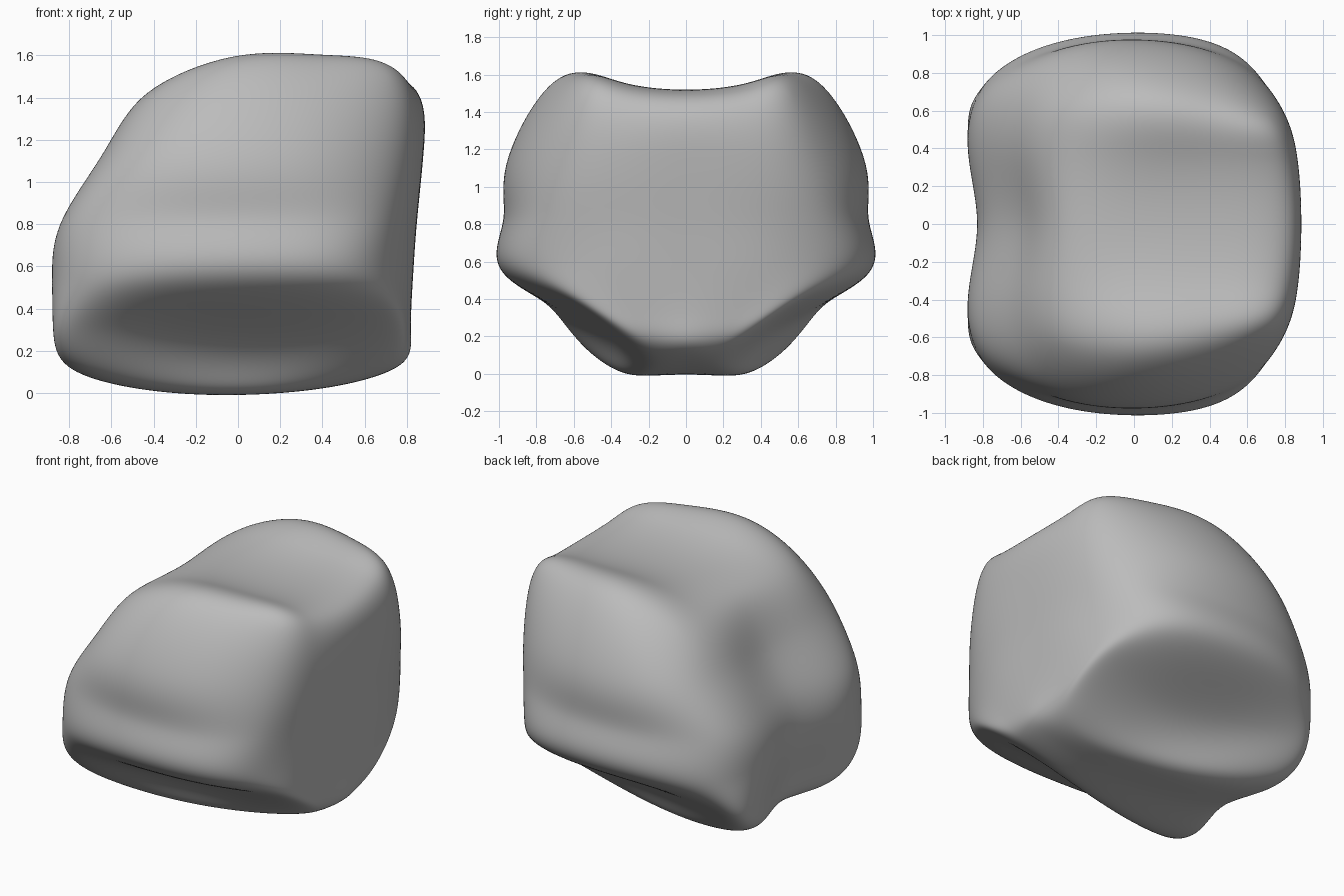
import bpy
import bmesh
from mathutils import Vector

# Remove the default cube
default = bpy.data.objects.get("Cube")
if default:
    bpy.data.objects.remove(default, do_unlink=True)

# Lattice of surface points: NX columns along x, NZ rows upward,
# five slices across y of which three are given and two mirrored
NX, NZ = 4, 6

# Centre slice (x, z), rows from the base to the top
centre = [
    [(-.7, .11), (-.3, .01), (.3, .01), (.75, .12)],
    [(-.78, .3), (.82, .3)],
    [(-.83, .57), (.83, .57)],
    [(-.77, .84), (.85, .83)],
    [(-.6, 1.11), (.88, 1.15)],
    [(-.42, 1.41), (-.06, 1.51), (.42, 1.52), (.82, 1.46)],
]

# Slice halfway to the side (x, y, z)
halfway = [
    [(-.76, .32, .1), (-.3, .24, 0), (.3, .16, .01), (.72, .16, .12)],
    [(-.86, .4, .28), (.8, .3, .31)],
    [(-.88, .4, .56), (.81, .4, .57)],
    [(-.83, .4, .82), (.83, .38, .83)],
    [(-.64, .38, 1.13), (.86, .37, 1.15)],
    [(-.43, .36, 1.42), (-.04, .36, 1.55), (.41, .35, 1.56), (.79, .34, 1.49)],
]

# Outer side: foot, hollow, overhanging lip, waist, shoulder, ridge
side = [
    [(-.71, .51, .12), (-.3, .41, .05), (.26, .3, .06), (.67, .3, .16)],
    [(-.79, .67, .3), (-.3, .58, .27), (.28, .51, .28), (.71, .57, .37)],
    [(-.77, .76, .53), (-.32, .95, .53), (.3, .95, .53), (.66, .77, .55)],
    [(-.74, .75, .82), (-.3, .95, .82), (.3, .95, .82), (.69, .75, .83)],
    [(-.57, .72, 1.14), (-.25, .93, 1.14), (.3, .92, 1.14), (.72, .69, 1.14)],
    [(-.39, .62, 1.42), (-.03, .69, 1.56), (.4, .65, 1.56), (.72, .56, 1.5)],
]


def add_slice(bm, rows, sign):
    """Add one slice of vertices, keyed by (column, row)."""
    grid = {}
    for k, row in enumerate(rows):
        columns = range(NX) if len(row) == NX else (0, NX - 1)
        for i, p in zip(columns, row):
            x, y, z = p if len(p) == 3 else (p[0], 0, p[1])
            grid[i, k] = bm.verts.new((x, sign * y, z))
    return grid


def limit_point(vert):
    """Where the subdivided surface will settle for this cage vertex."""
    n = len(vert.link_edges)
    near = sum((e.other_vert(vert).co for e in vert.link_edges), Vector())
    beside = {e.other_vert(vert) for e in vert.link_edges} | {vert}
    far = sum((v.co for f in vert.link_faces for v in f.verts
               if v not in beside), Vector())
    return (vert.co * n * n + near * 4 + far) / (n * (n + 5))


def build_cage(bm):
    slices = [add_slice(bm, rows, sign) for rows, sign in
              ((side, -1), (halfway, -1), (centre, 1), (halfway, 1), (side, 1))]

    # Closed loop around the edge of a slice
    loop = [(i, 0) for i in range(NX)]
    loop += [(NX - 1, k) for k in range(1, NZ)]
    loop += [(i, NZ - 1) for i in reversed(range(NX - 1))]
    loop += [(0, k) for k in reversed(range(1, NZ - 1))]

    # Skin between neighbouring slices
    for a, b in zip(slices, slices[1:]):
        for p, q in zip(loop, loop[1:] + loop[:1]):
            bm.faces.new((a[p], a[q], b[q], b[p]))

    # Front and back sides
    for grid in (slices[0], slices[-1]):
        for i in range(NX - 1):
            for k in range(NZ - 1):
                bm.faces.new((grid[i, k], grid[i + 1, k],
                              grid[i + 1, k + 1], grid[i, k + 1]))
    bmesh.ops.recalc_face_normals(bm, faces=bm.faces)

    # Push the cage outward so the smooth surface meets the chosen points
    targets = {v: v.co.copy() for v in bm.verts}
    for _ in range(8):
        moves = {v: targets[v] - limit_point(v) for v in bm.verts}
        for v, move in moves.items():
            v.co += move


# Plain grey material
grey = bpy.data.materials.new("plain grey")
grey.use_nodes = True
colour = (.5, .5, .5, 1)
grey.diffuse_color = colour
grey.node_tree.nodes["Principled BSDF"].inputs["Base Color"].default_value = colour

# Rounded boulder body
bm = bmesh.new()
build_cage(bm)
mesh = bpy.data.meshes.new("boulder")
bm.to_mesh(mesh)
bm.free()
for face in mesh.polygons:
    face.use_smooth = True
mesh.materials.append(grey)
boulder = bpy.data.objects.new("boulder", mesh)
bpy.context.collection.objects.link(boulder)
smooth = boulder.modifiers.new("smooth surface", "SUBSURF")
smooth.levels = smooth.render_levels = 4
